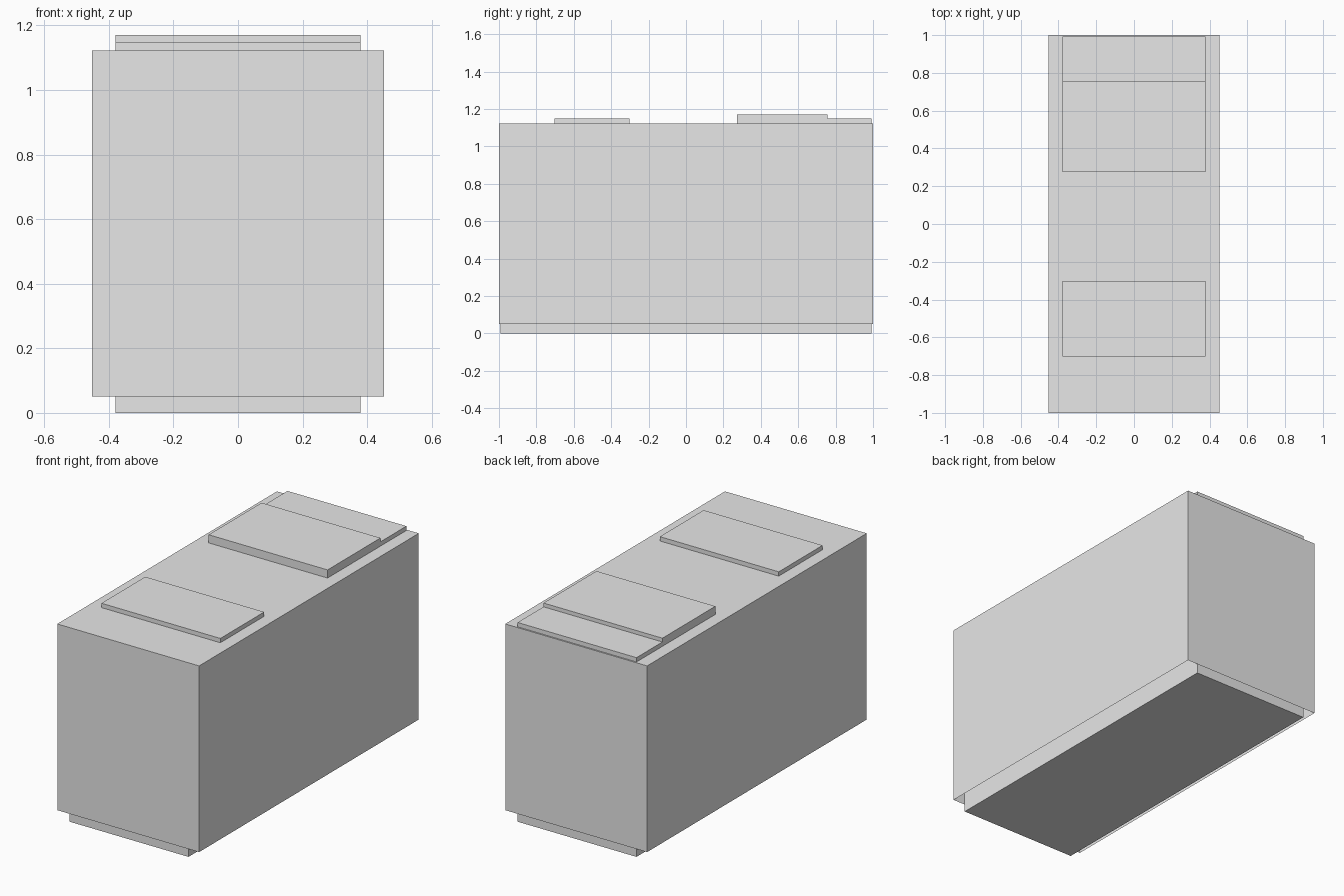
import bpy
import bmesh

cube = bpy.data.objects.get("Cube")
if cube:
    bpy.data.objects.remove(cube, do_unlink=True)

grey = bpy.data.materials.new("plain_grey")
grey.use_nodes = True
grey.diffuse_color = (0.8, 0.8, 0.8, 1)
grey.node_tree.nodes["Principled BSDF"].inputs["Base Color"].default_value = (0.8, 0.8, 0.8, 1)


def box(name, half_width, y_range, z_range, open_bottom=False):
    """Flat-shaded box centred on x, optionally without its underside."""
    (y0, y1), (z0, z1) = y_range, z_range
    bm = bmesh.new()
    bmesh.ops.create_cube(bm, size=1)
    for v in bm.verts:
        v.co.x *= 2 * half_width
        v.co.y = y0 if v.co.y < 0 else y1
        v.co.z = z0 if v.co.z < 0 else z1
    bm.normal_update()
    if open_bottom:
        under = [f for f in bm.faces if f.normal.z < -0.5]
        bmesh.ops.delete(bm, geom=under, context='FACES')
    mesh = bpy.data.meshes.new(name)
    bm.to_mesh(mesh)
    bm.free()
    mesh.materials.append(grey)
    obj = bpy.data.objects.new(name, mesh)
    bpy.context.collection.objects.link(obj)
    return obj


TOP = 1.123
INNER = 0.379

# Outer casing: a thin shell, open underneath
box("casing", 0.452, (-1, 1), (0.05, TOP), open_bottom=True)

# Inner core, standing out below the casing as a plinth
box("plinth_core", INNER, (-0.992, 0.992), (0, 1.1))

# Raised plates on the lid
box("front_lid_plate", INNER, (-0.702, -0.303), (TOP, 1.148))
box("middle_lid_plate", INNER, (0.274, 0.756), (TOP, 1.17))
box("back_lid_plate", INNER, (0.756, 0.992), (TOP, 1.148))
